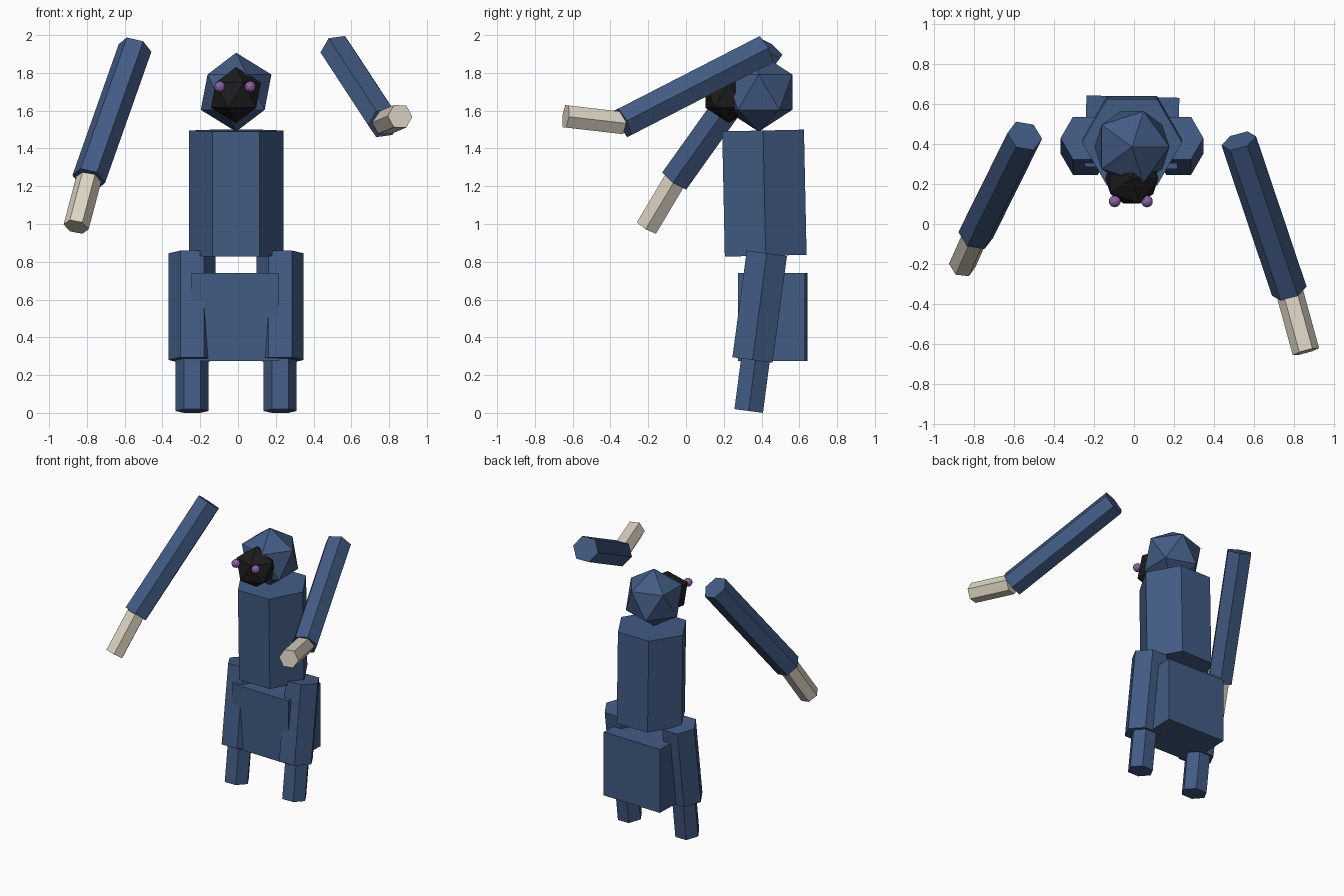
import bpy, bmesh
from math import cos, sin, pi, radians
from mathutils import Vector, Matrix

cube = bpy.data.objects.get("Cube")
if cube:
    bpy.data.objects.remove(cube, do_unlink=True)


def material(name, rgb):
    mat = bpy.data.materials.new(name)
    mat.use_nodes = True
    mat.diffuse_color = (*rgb, 1)
    bsdf = next(n for n in mat.node_tree.nodes if n.type == 'BSDF_PRINCIPLED')
    bsdf.inputs["Base Color"].default_value = (*rgb, 1)
    return mat


navy = material("navy cloth", (0.055, 0.105, 0.23))
beige = material("beige skin", (0.72, 0.66, 0.55))
black = material("black face", (0.012, 0.012, 0.012))
purple = material("purple eyes", (0.27, 0.13, 0.39))


def finish(name, bm, mat):
    bmesh.ops.recalc_face_normals(bm, faces=bm.faces)
    mesh = bpy.data.meshes.new(name)
    bm.to_mesh(mesh)
    bm.free()
    mesh.materials.append(mat)
    obj = bpy.data.objects.new(name, mesh)
    bpy.context.collection.objects.link(obj)
    return obj


def hex_prism(name, start, end, radius, mat):
    """Six-sided rod between two points, with corners towards the sides."""
    start, end = Vector(start), Vector(end)
    axis = (end - start).normalized()
    side = Vector((1, 0, 0))
    side = (side - axis * side.dot(axis)).normalized()
    depth = axis.cross(side)
    ring = [side * cos(k * pi / 3) * radius + depth * sin(k * pi / 3) * radius
            for k in range(6)]
    bm = bmesh.new()
    low = [bm.verts.new(start + v) for v in ring]
    high = [bm.verts.new(end + v) for v in ring]
    bm.faces.new(low)
    bm.faces.new(high)
    for k in range(6):
        n = (k + 1) % 6
        bm.faces.new((low[k], low[n], high[n], high[k]))
    return finish(name, bm, mat)


def ball(name, centre, radius, mat, detail=1):
    bm = bmesh.new()
    bmesh.ops.create_icosphere(bm, subdivisions=detail, radius=radius,
                               matrix=Matrix.Translation(centre))
    return finish(name, bm, mat)


# Torso
hex_prism("torso", (-0.01, 0.422, 0.832), (-0.01, 0.408, 1.495), 0.25, navy)

# Pelvis block
bm = bmesh.new()
bmesh.ops.create_cube(bm, size=1, matrix=Matrix.Translation((-0.01, 0.458, 0.508))
                      @ Matrix.Rotation(radians(-1.5), 4, 'Z')
                      @ Matrix.Diagonal((0.464, 0.356, 0.465, 1)))
finish("pelvis", bm, navy)

# Head, face and eyes
ball("head", (-0.01, 0.385, 1.698), 0.209, navy)
ball("face", (-0.011, 0.228, 1.682), 0.148, black)
for side, x in (("right", -0.096), ("left", 0.065)):
    ball(side + "_eye", (x, 0.113, 1.727), 0.03, purple, 2)

# Legs lean slightly forward towards the feet
for side, x in (("right", -0.243), ("left", 0.223)):
    hex_prism(side + "_thigh", (x, 0.428, 0.845), (x, 0.352, 0.28), 0.124, navy)
    hex_prism(side + "_shin", (x, 0.383, 0.40), (x, 0.332, 0.01), 0.088, navy)

# Floating arms with hands
arms = {
    "right": ((-0.545, 0.44, 1.932), (-0.79, -0.055, 1.238), (-0.857, -0.206, 0.985)),
    "left": ((0.523, 0.415, 1.92), (0.775, -0.335, 1.535), (0.858, -0.637, 1.57)),
}
for side, (shoulder, wrist, fingers) in arms.items():
    hex_prism(side + "_arm", shoulder, wrist, 0.09, navy)
    hex_prism(side + "_hand", wrist, fingers, 0.068, beige)
